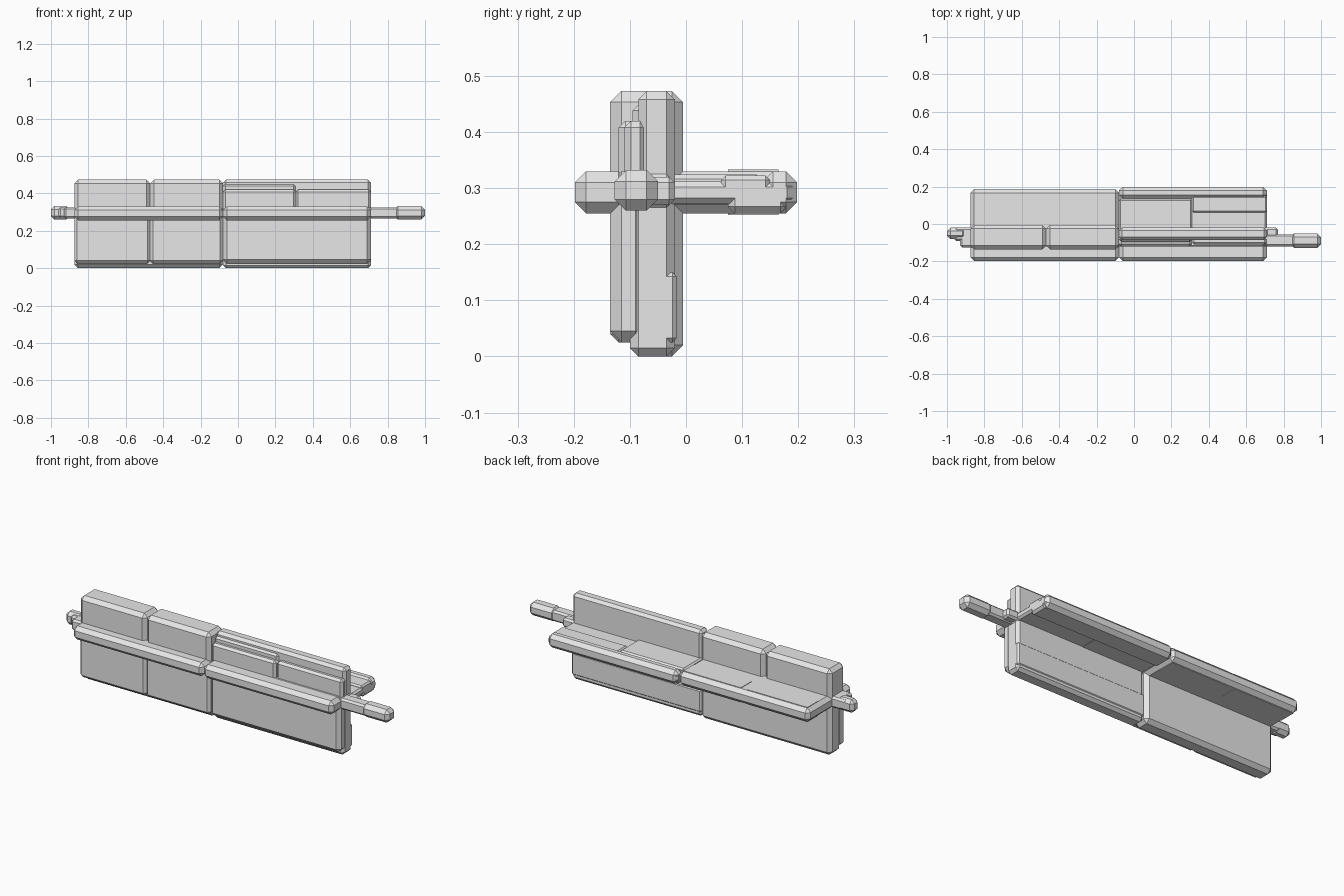
import bpy
import bmesh

default_cube = bpy.data.objects.get("Cube")
if default_cube:
    bpy.data.objects.remove(default_cube, do_unlink=True)

# One plain grey for everything
grey = bpy.data.materials.new("light_grey")
grey.use_nodes = True
grey.diffuse_color = (0.8, 0.8, 0.8, 1)
shader = next(node for node in grey.node_tree.nodes if node.type == "BSDF_PRINCIPLED")
shader.inputs["Base Color"].default_value = grey.diffuse_color


def block(name, x_range, y_range, z_range, chamfer=0.02):
    """Flat-faced box between three ranges with chamfered edges."""
    ranges = (x_range, y_range, z_range)
    bm = bmesh.new()
    bmesh.ops.create_cube(bm, size=1)
    for vert in bm.verts:
        for axis, (low, high) in enumerate(ranges):
            vert.co[axis] = high if vert.co[axis] > 0 else low
    if chamfer:
        bmesh.ops.bevel(bm, geom=list(bm.edges), offset=chamfer,
                        segments=1, affect="EDGES", clamp_overlap=True)
    bmesh.ops.recalc_face_normals(bm, faces=bm.faces)
    mesh = bpy.data.meshes.new(name)
    bm.to_mesh(mesh)
    bm.free()
    mesh.materials.append(grey)
    part = bpy.data.objects.new(name, mesh)
    bpy.context.collection.objects.link(part)
    return part


# Landmarks along the length
START, SPLIT, MIDDLE, PANEL, END = -0.875, -0.47, -0.08, 0.31, 0.71
FRONT, SKIN, BACK, RECESS = -0.135, -0.07, -0.005, -0.02
AXLE_LOW, AXLE_HIGH = 0.255, 0.33
thick_bays = {"outer": (START, SPLIT), "inner": (SPLIT, MIDDLE)}
thin_bays = {"inner": (MIDDLE, PANEL), "outer": (PANEL, END)}

# Thick half of the upright wall: one upper block and one lower block per bay
for bay, span in thick_bays.items():
    block(f"thick_upper_{bay}_panel", span, (FRONT, BACK), (AXLE_LOW, 0.473), 0.02)
    block(f"thick_lower_{bay}_skin", span, (FRONT, SKIN), (0.025, AXLE_HIGH), 0.015)
block("thick_lower_core", (START, MIDDLE), (-0.1, BACK), (0, AXLE_HIGH))

# Thin half of the upright wall, recessed at the back, stepped at the front
thin = (MIDDLE, END)
block("thin_upper_core", thin, (-0.085, RECESS), (AXLE_LOW, 0.473), 0.015)
block("thin_upper_ledge", (MIDDLE, PANEL), (-0.095, SKIN), (AXLE_LOW, 0.45), 0.012)
block("thin_upper_inner_step", (MIDDLE, PANEL), (-0.12, SKIN), (AXLE_LOW, 0.42), 0.012)
block("thin_upper_outer_step", (PANEL, END), (-0.11, SKIN), (AXLE_LOW, 0.42), 0.012)
block("thin_lower_skin", thin, (FRONT, SKIN), (0.025, AXLE_HIGH))
block("thin_lower_core", thin, (-0.1, RECESS), (0, AXLE_HIGH), 0.015)
block("thin_lower_back_plank", thin, (SKIN, RECESS + 0.004), (0.025, 0.15), 0.008)

# Front rails of the level shelf
for half, span in {"thick": (START, MIDDLE), "thin": thin}.items():
    block(f"{half}_front_rail", span, (-0.198, -0.1), (AXLE_LOW, AXLE_HIGH))

# Back shelf behind the thick half
block("thick_shelf", (START, MIDDLE), (-0.05, 0.187), (AXLE_LOW, AXLE_HIGH))
for side, height in {"top": AXLE_HIGH, "bottom": AXLE_LOW}.items():
    for bay, (low, high) in thick_bays.items():
        block(f"thick_shelf_{side}_{bay}_plate", (low + 0.02, high - 0.02),
              (0.075, 0.165), (height - 0.003, height + 0.003), 0)

# Back shelf behind the thin half: sunken deck framed by a raised rim
block("thin_shelf_deck", thin, (-0.05, 0.19), (0.272, 0.312), 0.01)
block("thin_shelf_rim", thin, (0.135, 0.198), (AXLE_LOW, AXLE_HIGH))
block("thin_shelf_inner_plate", (MIDDLE, PANEL), (-0.05, 0.133), (0.27, 0.324), 0.008)
block("thin_shelf_outer_plate", (PANEL, END), (0.062, 0.15), (0.275, 0.322), 0.008)
block("thin_shelf_under_plank", thin, (0.075, 0.18), (AXLE_LOW, 0.3), 0.012)

# Axle core, with stepped stubs at both ends
axle = (0.265, 0.325)
block("axle_core", (START - 0.01, END + 0.01), (-0.115, -0.025), axle, 0.01)
block("long_collar", (0.68, 0.77), (-0.12, RECESS), (0.27, 0.32), 0.01)
block("long_neck", (0.7, 0.86), (-0.12, -0.055), (0.265, 0.325), 0.01)
block("long_tip", (0.835, 1), (-0.127, -0.05), (0.26, 0.332), 0.02)
block("short_collar", (-0.93, -0.85), (-0.125, RECESS), axle, 0.01)
block("short_neck", (-0.96, -0.86), (-0.09, RECESS), (0.27, 0.325), 0.01)
block("short_tip", (-1, -0.9), (-0.08, RECESS), (0.26, 0.332), 0.018)
